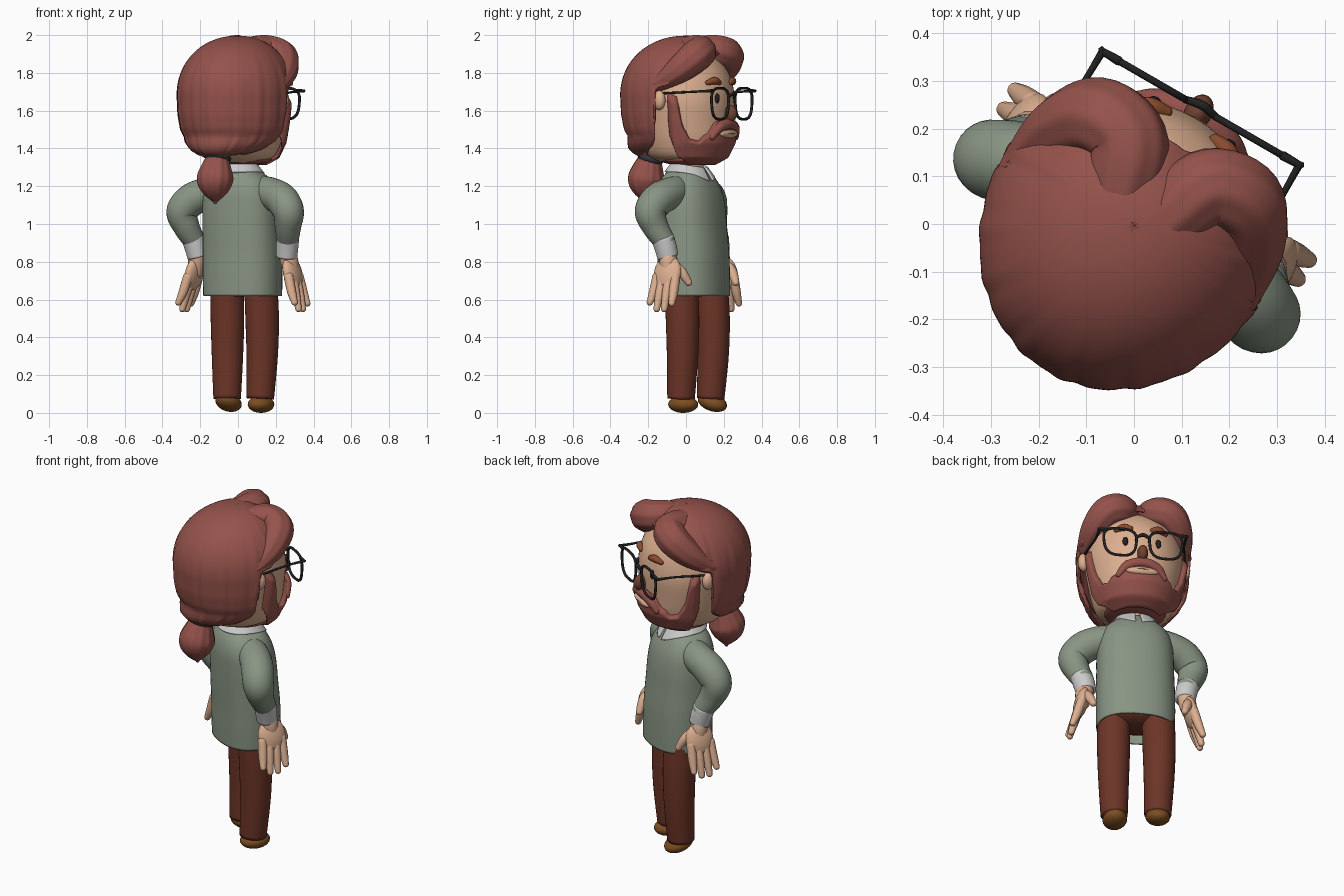
import bpy, bmesh
from math import sin, cos, pi, radians
from mathutils import Matrix, Vector

if "Cube" in bpy.data.objects:
    bpy.data.objects.remove(bpy.data.objects["Cube"])

# The figure is built facing -y, then turned to its posed heading
TURN = Matrix.Rotation(radians(150), 4, 'Z')
COLOURS = dict(hair=(.30, .085, .07), skin=(.72, .43, .28), sweater=(.25, .30, .23),
               trousers=(.15, .035, .02), shoe=(.2, .075, .015), black=(.015, .015, .015),
               tie=(.03, .035, .04), nose=(.16, .055, .03), brow=(.25, .07, .025),
               white=(.62, .62, .65), lips=(.5, .25, .17))
MATS = {}
for key, c in COLOURS.items():
    MATS[key] = bpy.data.materials.new(key)
    MATS[key].diffuse_color = (*c, 1)


def make(name, bm, mat, thick=0):
    bmesh.ops.recalc_face_normals(bm, faces=bm.faces)
    bm.transform(TURN)
    for f in bm.faces:
        f.smooth = True
    me = bpy.data.meshes.new(name)
    bm.to_mesh(me)
    bm.free()
    me.materials.append(MATS[mat])
    ob = bpy.data.objects.new(name, me)
    bpy.context.collection.objects.link(ob)
    if thick:
        mod = ob.modifiers.new("thickness", 'SOLIDIFY')
        mod.thickness = thick
        mod.offset = 0
    return ob


def grid(name, fn, nu, nv, mat, wrap=False, caps=False, thick=0):
    """Surface from fn(u, v); u runs around, v runs along."""
    bm = bmesh.new()
    cols = nu if wrap else nu + 1
    rows = [[bm.verts.new(fn(i / nu, j / nv)) for i in range(cols)] for j in range(nv + 1)]
    for a, b in zip(rows, rows[1:]):
        for i in range(nu):
            k = (i + 1) % cols
            bm.faces.new((a[i], a[k], b[k], b[i]))
    if caps:
        bm.faces.new(rows[0])
        bm.faces.new(rows[-1])
    return make(name, bm, mat, thick)


def spline(pts, t):
    """Smooth interpolation through equally weighted points, t in 0..1."""
    n = len(pts) - 1
    i = min(int(t * n), n - 1)
    f = t * n - i
    p = [Vector(pts[max(0, min(n, i + k))]) for k in (-1, 0, 1, 2)]
    return (p[1] * 2 + (p[2] - p[0]) * f + (p[0] * 2 - p[1] * 5 + p[2] * 4 - p[3]) * f ** 2
            + (p[1] * 3 - p[0] - p[2] * 3 + p[3]) * f ** 3) / 2


def table(keys, x, ease=True):
    """Lookup in a list of (x, value)."""
    if x <= keys[0][0]:
        return keys[0][1]
    for (a, va), (b, vb) in zip(keys, keys[1:]):
        if x <= b:
            f = (x - a) / (b - a)
            return va + (vb - va) * (f * f * (3 - 2 * f) if ease else f)
    return keys[-1][1]


def tube(name, pts, mat, n=20, steps=24, ridge=0, count=9, rounded=True):
    """Tapered tube through (x, y, z, radius) points."""
    path = [spline(pts, j / steps) for j in range(steps + 1)]
    pos = [p.to_3d() for p in path]
    rings, nrm = [], None
    for j in range(steps + 1):
        t = (pos[min(j + 1, steps)] - pos[max(j - 1, 0)]).normalized()
        nrm = nrm or t.orthogonal()
        nrm = (nrm - t * nrm.dot(t)).normalized()
        r, side = max(path[j][3], .002), t.cross(nrm)
        angles = [k * pi / 10 for k in range(5)] if rounded else [0]
        if j == 0:
            angles = [-a for a in reversed(angles)]
        elif j < steps:
            angles = [0]
        for a in angles:
            rings.append((pos[j] + t * r * sin(a), nrm.copy(), side, r * cos(a)))

    def fn(u, v):
        c, a, b, r = rings[round(v * (len(rings) - 1))]
        r *= 1 + ridge * cos(count * 2 * pi * u)
        return c + (a * cos(2 * pi * u) + b * sin(2 * pi * u)) * r
    return grid(name, fn, n, len(rings) - 1, mat, True, True)


def loft(name, rings, mat, power=2.0, nv=40, n=48, caps=True, thick=0):
    """Stacked superellipses given as (z, cy, rx, ry)."""
    def fn(u, v):
        z, cy, rx, ry = spline(rings, v)
        c, s = cos(2 * pi * u), sin(2 * pi * u)
        k = (abs(c) ** power + abs(s) ** power) ** (-1 / power)
        return (rx * c * k, cy + ry * s * k, z)
    return grid(name, fn, n, nv, mat, True, caps, thick)


def ball(name, loc, size, mat, rot=(0, 0, 0)):
    bm = bmesh.new()
    bmesh.ops.create_uvsphere(bm, u_segments=24, v_segments=16, radius=1)
    m = Matrix.Translation(loc)
    for a, ax in zip(rot, 'XYZ'):
        m = m @ Matrix.Rotation(radians(a), 4, ax)
    bm.transform(m @ Matrix.Diagonal((*size, 1)))
    return make(name, bm, mat)


# Head and neck
RX = [(1.325, .12), (1.36, .19), (1.43, .225), (1.54, .25), (1.65, .265), (1.75, .252),
      (1.82, .23), (1.88, .185), (1.94, .09)]
RY = [(1.325, .13), (1.36, .2), (1.43, .238), (1.54, .25), (1.65, .257), (1.75, .242),
      (1.82, .21), (1.88, .16), (1.94, .07)]
loft("head", [(z, 0, rx, ry) for (z, rx), (_, ry) in zip(RX, RY)], "skin")
loft("neck", [(1.2, -.01, .09, .09), (1.3, -.01, .085, .085), (1.38, 0, .09, .09)], "skin")

# Beard wraps the jaw as a raised patch with sideburns
B_TOP = [(0, 1.56), (20, 1.545), (36, 1.475), (46, 1.44), (56, 1.45), (64, 1.51), (71, 1.68), (82, 1.7)]
B_LOW = [(0, 1.325), (55, 1.325), (70, 1.36), (82, 1.48)]


def beard(u, v):
    d = (u * 2 - 1) * 82
    lo, hi = table(B_LOW, abs(d)), table(B_TOP, abs(d))
    z = lo + (hi - lo) * v
    edge = min(1, 8 * (1 - v), (82 - abs(d)) / 7)
    grow = -.006 + .03 * edge
    a = radians(d)
    return ((table(RX, z, False) + grow) * sin(a), -(table(RY, z, False) + grow) * cos(a),
            z - .01 * (1 - v) ** 2)


grid("beard", beard, 72, 28, "hair", thick=.008)
ball("beard_underside", (0, -.03, 1.34), (.165, .17, .03), "hair")
tube("moustache", [(-.125, -.232, 1.46, .016), (-.08, -.25, 1.51, .027), (0, -.262, 1.53, .028),
                   (.08, -.25, 1.51, .027), (.125, -.232, 1.46, .016)], "hair")
ball("mouth", (0, -.258, 1.478), (.088, .026, .024), "skin")
tube("mouth_line", [(-.07, -.271, 1.475, .002), (0, -.284, 1.48, .003), (.07, -.271, 1.475, .002)], "lips", 8)
ball("nose", (0, -.27, 1.585), (.029, .04, .045), "nose")

# Main hair shell: crown, back and the gathered drop behind the ears
H_LOW = [(0, 1.9), (35, 1.86), (60, 1.79), (82, 1.73), (91, 1.72), (97, 1.375), (180, 1.355)]
H_SIZE = [(1.35, .15), (1.37, .42), (1.4, .66), (1.44, .83), (1.5, .94), (1.58, .985), (1.68, 1)]


def hair(u, v):
    d = (u * 2 - 1) * 180
    z = 1.988 - (1.988 - table(H_LOW, abs(d))) * v ** 1.8
    s = table(H_SIZE, z, False) if z < 1.68 else max(0, 1 - ((z - 1.68) / .308) ** 2.1) ** (1 / 2.1)
    a = radians(d)
    s *= 1 + .006 * (sin(22 * a) + sin(37 * a + 1) * .6) * max(0, min(1, v * 2 - .5))
    ry = .25 if abs(d) < 90 else .35
    pull = .17 * max(0, (1.47 - z) / .115) ** 1.4
    return (.303 * s * sin(a), pull - ry * s * cos(a), z)


grid("hair_shell", hair, 180, 48, "hair", wrap=True, thick=.018)

# Ponytail with its band
tube("ponytail", [(0, .21, 1.37, .05), (0, .23, 1.3, .08), (0, .243, 1.235, .097),
                  (0, .243, 1.17, .07), (0, .24, 1.115, .01)], "hair", 72, 30, .02, 12)
tube("hair_band", [(.052 * cos(k * pi / 8), .215 + .052 * sin(k * pi / 8), 1.35 + .015 * sin(k * pi / 8), .019)
                   for k in range(17)], "tie", 10, 48)

# Mirrored head details, arms and hands
for side, s in (("left", 1), ("right", -1)):
    def m(pts):
        return [(s * p[0], *p[1:]) for p in pts]
    tube("front_lock_" + side, m([(.035, .06, 1.9, .06), (.065, -.07, 1.918, .078), (.1, -.145, 1.914, .084),
         (.175, -.155, 1.885, .085), (.232, -.09, 1.815, .072), (.265, .0, 1.75, .045), (.275, .05, 1.73, .03)]),
         "hair", 64, 36, .018, 9)
    ball("ear_" + side, (s * .275, .005, 1.655), (.03, .038, .052), "skin", (0, 0, s * 25))
    ball("eye_" + side, (s * .09, -.243, 1.665), (.015, .012, .026), "black")
    tube("eyebrow_" + side, m([(.06, -.237, 1.75, .014), (.095, -.229, 1.758, .02), (.135, -.21, 1.748, .013)]), "brow")
    rim = []
    for k in range(25):
        c, q = cos(k * pi / 12), sin(k * pi / 12)
        f = (abs(c) ** 3 + abs(q) ** 3) ** (-1 / 3)
        rim.append((.125 + c * f * (.088 + .009 * q), -.28, 1.637 + q * f * .082, .0075))
    tube("glasses_rim_" + side, m(rim), "black", 10, 72)
    tube("glasses_arm_" + side, m([(.2, -.28, 1.705, .01), (.238, -.28, 1.705, .008), (.238, -.274, 1.704, .008),
         (.242, -.18, 1.7, .006), (.262, -.08, 1.695, .006), (.275, .01, 1.69, .006)]), "black", 10, 30)

    tube("sleeve_" + side, m([(.09, -.02, 1.18, .08), (.19, -.012, 1.162, .085), (.275, .012, 1.128, .088),
         (.325, .03, 1.065, .083), (.31, .008, .985, .07), (.285, -.032, .91, .058)]), "sweater", 28, 36)
    tube("cuff_" + side, m([(.29, -.025, .925, .06), (.279, -.037, .875, .059), (.27, -.046, .825, .056)]),
         "white", 28, 8, rounded=False)
    tube("wrist_" + side, m([(.273, -.045, .86, .045), (.282, -.055, .8, .048), (.29, -.06, .75, .04)]), "skin")
    ball("palm_" + side, (s * .3, -.06, .74), (.037, .08, .095), "skin", (0, -s * 14, 0))
    for k, (tip, low) in enumerate(((-.118, .565), (-.072, .535), (-.026, .535), (.016, .57))):
        root = -.113 + k * .037
        tube(f"finger_{k + 1}_{side}", m([(.308, root, .72, .026), (.332, (root + tip) / 2, .64, .024),
             (.355, tip, low + .015, .017)]), "skin", 14, 12)
    tube("thumb_" + side, m([(.285, -.075, .79, .03), (.268, -.128, .745, .027), (.25, -.16, .69, .019)]), "skin", 14, 12)

    # Legs: the left one stands a little further forward, heel raised
    y = -.06 - s * .024
    tube("trouser_leg_" + side, m([(.117, y - .002, .68, .088), (.12, y - .012, .5, .089), (.12, y - .012, .3, .083),
         (.115, y, .075, .073)]), "trousers", 32, 24, rounded=False)
    lift = 18 if s > 0 else 0
    ball("shoe_" + side, (s * .113, y - .012, .055 if s > 0 else .045), (.066, .084, .045), "shoe", (lift, 0, 0))

tube("glasses_bridge", [(-.036, -.28, 1.675, .008), (0, -.287, 1.688, .01), (.036, -.28, 1.675, .008)], "black", 10)

# Sweater, trouser seat and shirt collar
ball("trouser_seat", (0, -.05, .69), (.185, .145, .075), "trousers")
loft("sweater", [(.62, -.05, .206, .165), (.72, -.048, .208, .166), (.84, -.045, .207, .165), (.96, -.037, .204, .162),
                 (1.08, -.03, .202, .158), (1.17, -.022, .192, .148), (1.235, -.016, .16, .125), (1.285, -.015, .098, .093)],
     "sweater", 2.35, caps=False, thick=.01)


def collar(u, v):
    a = radians(8 + 344 * u)
    front = max(0, cos(a))
    r = .093 + .03 * v
    return (r * sin(a), -.018 - r * cos(a) - .012 * front * v, 1.315 - .018 * front - (.04 + .03 * front ** 4) * v)


grid("shirt_collar", collar, 64, 8, "white", thick=.014)

for m in bpy.data.materials:
    if m.users and not m.is_grease_pencil:
        m.use_nodes = True
        m.node_tree.nodes["Principled BSDF"].inputs["Base Color"].default_value = m.diffuse_color
